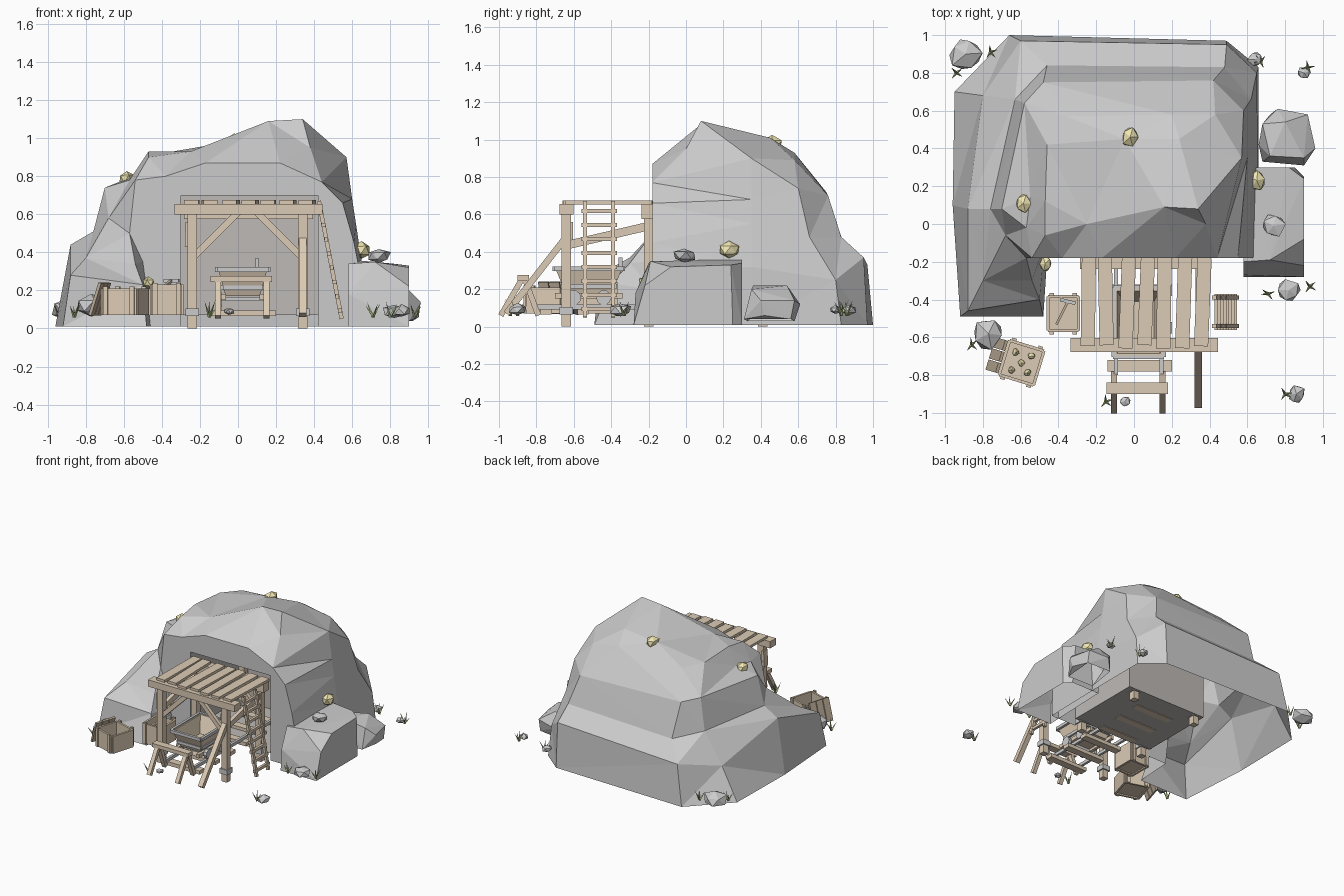
import bpy, bmesh, math, random
from mathutils import Vector, Matrix
from mathutils.geometry import delaunay_2d_cdt

if "Cube" in bpy.data.objects:
    bpy.data.objects.remove(bpy.data.objects["Cube"])
random.seed(4)

def mat(name, c):
    m = bpy.data.materials.new(name)
    m.diffuse_color = (*c, 1)
    m.use_nodes = True
    m.node_tree.nodes["Principled BSDF"].inputs["Base Color"].default_value = m.diffuse_color
    return m
WOOD = mat("wood", (0.72, 0.60, 0.46))
DARK = mat("dark_wood", (0.50, 0.41, 0.31))
GOLD = mat("gold", (0.88, 0.80, 0.45))
GREEN = mat("grass", (0.48, 0.60, 0.28))
CAVE = mat("cave", (0.52, 0.49, 0.47))

def finish(name, bm, m=None, M=None, normals=True):
    if normals:
        bmesh.ops.recalc_face_normals(bm, faces=bm.faces)
    me = bpy.data.meshes.new(name)
    if M:
        bm.transform(M)
    bm.to_mesh(me)
    bm.free()
    if m:
        me.materials.append(m)
    ob = bpy.data.objects.new(name, me)
    bpy.context.collection.objects.link(ob)
    return ob

def bar(name, p, q, w, h, m=WOOD, M=None):
    """Rectangular beam from p to q, w sideways and h thick."""
    p, q = Vector(p), Vector(q)
    d = (q - p).normalized()
    s = Vector((1, 0, 0)) if abs(d.z) > 0.999 else d.cross(Vector((0, 0, 1))).normalized()
    n = s.cross(d)
    bm = bmesh.new()
    for e in (p, q):
        for a, b in ((-1, -1), (1, -1), (1, 1), (-1, 1)):
            bm.verts.new(e + s * a * w / 2 + n * b * h / 2)
    bmesh.ops.convex_hull(bm, input=bm.verts)
    bmesh.ops.dissolve_limit(bm, angle_limit=0.01, verts=bm.verts, edges=bm.edges)
    return finish(name, bm, m, M)

def stone(name, c, r, m=None, jit=0.18):
    """Low-poly stone with radii r around c."""
    bm = bmesh.new()
    bmesh.ops.create_icosphere(bm, subdivisions=1, radius=1)
    rot = Matrix.Rotation(random.uniform(0, 6), 3, 'Z')
    for v in bm.verts:
        k = rot @ v.co * random.uniform(1 - jit, 1 + jit)
        v.co = Vector(c) + Vector((k.x * r[0], k.y * r[1], k.z * r[2]))
    return finish(name, bm, m)

# Mountain: ground outline, then low/shelf/mid/top points above each, from the front right round
base = [(.65, -.18), (.66, .35), (.66, .83), (.49, .97), (-.66, 1.0), (-.95, .70), (-.96, .10),
        (-.92, -.49), (-.48, -.49), (-.46, -.18)]
upper = [
    [(.64, -.18, .30), (.61, -.18, .45), (.55, -.18, .66), (.44, -.18, .77)],
    [(.655, .35, .32), (.62, .35, .55), (.60, .35, .68), (.57, .35, .90)],
    [(.65, .80, .25), (.62, .66, .48), (.58, .60, .74), (.43, .58, .89)],
    [(.49, .95, .37), (.48, .83, .48), (.42, .76, .70), (.20, .58, .93)],
    [(-.60, .97, .33), (-.46, .84, .45), (-.48, .75, .72), (-.36, .57, .90)],
    [(-.80, .68, .26), (-.63, .66, .49), (-.58, .64, .74), (-.46, .42, .91)],
    [(-.88, .08, .44), (-.76, .08, .51), (-.70, .08, .74), (-.55, .14, .80)],
    [(-.88, -.46, .28), (-.80, -.30, .37), (-.68, -.06, .58), (-.57, -.02, .78)],
    [(-.50, -.40, .23), (-.54, -.30, .34), (-.57, -.18, .50), (-.54, -.18, .78)],
    [(-.48, -.18, .20), (-.50, -.18, .35), (-.51, -.18, .55), (-.38, -.18, .80)]]
bm = bmesh.new()
V = [[bm.verts.new(p) for p in [(*b, .01)] + u] for b, u in zip(base, upper)]
for a, b in zip(V, V[1:]):
    for k in range(4):
        bm.faces.new((a[k], b[k], b[k + 1], a[k + 1]))
brow = [bm.verts.new(p) for p in ((-.17, -.18, .87), (.22, -.18, .87))]
peaks = [bm.verts.new(p) for p in ((-.25, 0, .93), (.16, .09, 1.09), (.34, .08, 1.10), (.38, .0, .95),
                                   (.24, .45, 1.01), (-.05, .45, .98), (-.47, .12, .93), (-.47, -.06, .90))]
ring = [c[4] for c in V] + brow
top = ring + peaks
cdt = delaunay_2d_cdt([v.co.xy for v in top], [], [list(range(len(ring)))], 1, 1e-5)
for f in cdt[2]:
    bm.faces.new([top[cdt[3][i][0]] for i in f])
bmesh.ops.triangulate(bm, faces=bm.faces)
hole = [bm.verts.new((x, -.18, z)) for x, z in ((.42, .01), (.42, .7), (-.3, .7), (-.3, .01))]
bm.faces.new(V[-1] + brow + V[0][::-1] + hole)
finish("mountain", bm)

# Cave lining, open to the front
bm = bmesh.new()
bmesh.ops.create_cube(bm, size=1, matrix=Matrix.Translation((.06, .135, .385)) @ Matrix.Diagonal((.72, .63, .63, 1)))
bmesh.ops.delete(bm, geom=[f for f in bm.faces if f.calc_center_median().y < -.17], context='FACES')
bmesh.ops.reverse_faces(bm, faces=bm.faces)
finish("cave_lining", bm, CAVE, normals=False)

# Big boulders beside the mountain, open underneath
def hull(name, pts):
    bm = bmesh.new()
    for p in pts:
        bm.verts.new(p)
    bmesh.ops.convex_hull(bm, input=bm.verts)
    bmesh.ops.recalc_face_normals(bm, faces=bm.faces)
    under = [f for f in bm.faces if f.normal.z < -.99]
    bmesh.ops.delete(bm, geom=under, context='FACES')
    finish(name, bm)
hull("side_boulder", ((.58, -.28, .01), (.90, -.28, .01), (.90, .25, .01), (.60, .30, .01), (.58, -.27, .18),
     (.58, -.20, .34), (.72, -.19, .35), (.90, -.22, .22), (.90, -.08, .32), (.90, .24, .33),
     (.82, .30, .34), (.60, .30, .36), (.85, .30, .01)))
hull("rear_boulder", ((.68, .33, .03), (.90, .31, .04), (.95, .42, .06), (.92, .56, .04), (.72, .58, .03),
     (.66, .42, .12), (.68, .53, .20), (.76, .61, .12), (.92, .58, .14), (.96, .40, .14),
     (.90, .35, .20), (.72, .36, .22), (.80, .54, .22)))

# Loose stones and gold nuggets
for x, y, z, r in ((.74, -.01, .38, .065), (.82, -.35, .09, .06), (-.77, -.58, .12, .085),
                   (-.89, .90, .10, .095), (.90, .80, .09, .035), (.86, -.90, .09, .05),
                   (.64, .87, .09, .04), (-.05, -.94, .09, .03)):
    stone("loose_stone", (x, y, z), (r, r, r * .65))
for x, y, z, r in ((-.02, .46, .975, .06), (-.585, .11, .785, .055), (.65, .23, .41, .058), (-.47, -.21, .24, .042)):
    stone("gold_nugget", (x, y, z), (r * .8, r, r * .8), GOLD, .1)

# Timber frame: posts with iron collars, cross beams, braces
for x in (-.24, .34):
    for y in (-.64, -.20, .41):
        bar("post", (x, y, 0), (x, y, .61), .05, .05)
        bar("post_collar", (x, y, .065), (x, y, .105), .07, .07, None)
    s = 1 if x < 0 else -1
    for y in (-.64, -.20):
        bar("corner_brace", (x + s * .01, y, .38), (x + s * .24, y, .61), .03, .035)
    bar("side_brace", (x, -.62, .44), (x, -.19, .54), .03, .045)
for y, h in ((-.64, .055), (-.20, .08), (.41, .055)):
    e = .39 if y < -.5 else .34
    bar("cross_beam", (.055 - e, y, .655 - h / 2), (.055 + e, y, .655 - h / 2), .075, h)
bar("front_prop", (.34, -.96, .07), (.34, -.64, .48), .04, .035)
bar("post_plank", (-.27, -.63, .43), (-.265, -.63, .56), .02, .05)

# Roof planks
for i in range(7):
    x = -.245 + i * .1
    t = random.uniform(-.02, .02)
    bar("roof_plank", (x, -.66 + random.uniform(0, .02), .664), (x + t, -.18, .664), .075, .02)

# Ladder
for y in (-.54, -.39):
    bar("ladder_rail", (.545, y, .05), (.425, y, .67), .022, .022)
for i in range(8):
    t = (i + .6) / 8.3
    x, z = .545 - .12 * t, .05 + .62 * t
    bar("ladder_rung", (x, -.56, z), (x, -.37, z), .02, .022)

# Track
for i in range(6):
    y = -.75 + i * .2
    bar("sleeper", (-.14, y, .08), (.20, y, .08), .06, .03)
for x in (-.095, .145):
    bar("rail", (x, -.80, .105), (x, .44, .105), .02, .025, None)

# Trestle at the end of the track
bar("trestle_top", (-.145, -.87, .26), (.18, -.87, .26), .06, .03)
for x in (-.105, .15):
    bar("trestle_leg", (x, -.99, .06), (x, -.88, .25), .032, .03)
    bar("trestle_leg", (x, -.79, .06), (x, -.86, .25), .032, .03)

# Mine cart: tapered tub with rim, axles and wheels
cx, cy = .025, -.52
def rect(w, l, z):
    return [(cx + a * w, cy + b * l, z) for a, b in ((-1, -1), (1, -1), (1, 1), (-1, 1))]
bm = bmesh.new()
loops = [[bm.verts.new(p) for p in rect(*r)] for r in
         ((.09, .12, .17), (.13, .18, .315), (.115, .165, .315), (.08, .11, .19))]
for a, b in zip(loops, loops[1:]):
    for i in range(4):
        j = (i + 1) % 4
        bm.faces.new((a[i], a[j], b[j], b[i]))
bm.faces.new(loops[0][::-1])
bm.faces.new(loops[3])
finish("cart_tub", bm, WOOD)
for z, w, l in ((.31, .135, .185), (.215, .105, .14)):
    c = rect(w, l, z)
    for i in range(4):
        bar("cart_band", c[i], c[(i + 1) % 4], .02, .024, None)
bar("cart_hook", (.10, -.35, .30), (.10, -.35, .37), .014, .02, None)
for x in (-.075, .125):
    bar("cart_chassis", (x, -.70, .165), (x, -.34, .165), .025, .03)
for y in (-.60, -.44):
    bar("cart_axle", (-.10, y, .155), (.15, y, .155), .02, .02, None)
    for x in (-.10, .15):
        bm = bmesh.new()
        bmesh.ops.create_cone(bm, cap_ends=True, segments=10, radius1=.04, radius2=.04, depth=.025)
        finish("cart_wheel", bm, None, Matrix.Translation((x, y, .155)) @ Matrix.Rotation(math.pi / 2, 4, 'Y'))

# Open crates
def crate(x, y, w, l, h, ang):
    M = Matrix.Translation((x, y, .07)) @ Matrix.Rotation(math.radians(ang), 4, 'Z')
    bar("crate_floor", (0, -l / 2, .02), (0, l / 2, .02), w, .02, WOOD, M)
    for s in (-1, 1):
        bar("crate_side", (s * w / 2, -l / 2, h / 2), (s * w / 2, l / 2, h / 2), .016, h, WOOD, M)
        bar("crate_end", (-w / 2, s * l / 2, h / 2), (w / 2, s * l / 2, h / 2), .016, h, WOOD, M)
        for t in (-1, 1):
            bar("crate_batten", (s * w * .38, t * (l / 2 + .012), 0), (s * w * .38, t * (l / 2 + .012), h + .01), .025, .014, WOOD, M)
    return M
M = crate(-.595, -.735, .19, .19, .14, -17)
for a, b in ((-.045, .045), (.04, .05), (0, 0), (-.04, -.05), (.045, -.04)):
    stone("crate_nugget", M @ Vector((a, b, .045)), (.02, .02, .02), GOLD)
for k in (-1, 0, 1):
    bar("leaning_lid", (-.165, k * .062, .0), (-.11, k * .062, .17), .056, .016, DARK, M)
crate(-.375, -.475, .16, .18, .16, 0)
bar("tool_handle", (-.41, -.53, .20), (-.35, -.41, .25), .014, .014)
bar("tool_head", (-.39, -.40, .25), (-.31, -.42, .25), .018, .018, None)

# Grass tufts
for x, y in ((.71, -.37), (-.86, -.64), (.93, -.33), (.67, .86), (.92, .83), (-.76, .91), (-.15, -.94),
             (.80, -.90), (-.94, .80)):
    for k in range(4):
        a = k * 1.6 + random.random()
        d = Vector((math.cos(a) * .04, math.sin(a) * .04, random.uniform(.05, .09)))
        bm = bmesh.new()
        bmesh.ops.create_cone(bm, cap_ends=True, segments=3, radius1=.009, radius2=0, depth=d.length)
        q = d.to_track_quat('Z', 'Y').to_matrix().to_4x4()
        finish("grass_blade", bm, GREEN, Matrix.Translation(Vector((x, y, .06)) + d / 2) @ q)
